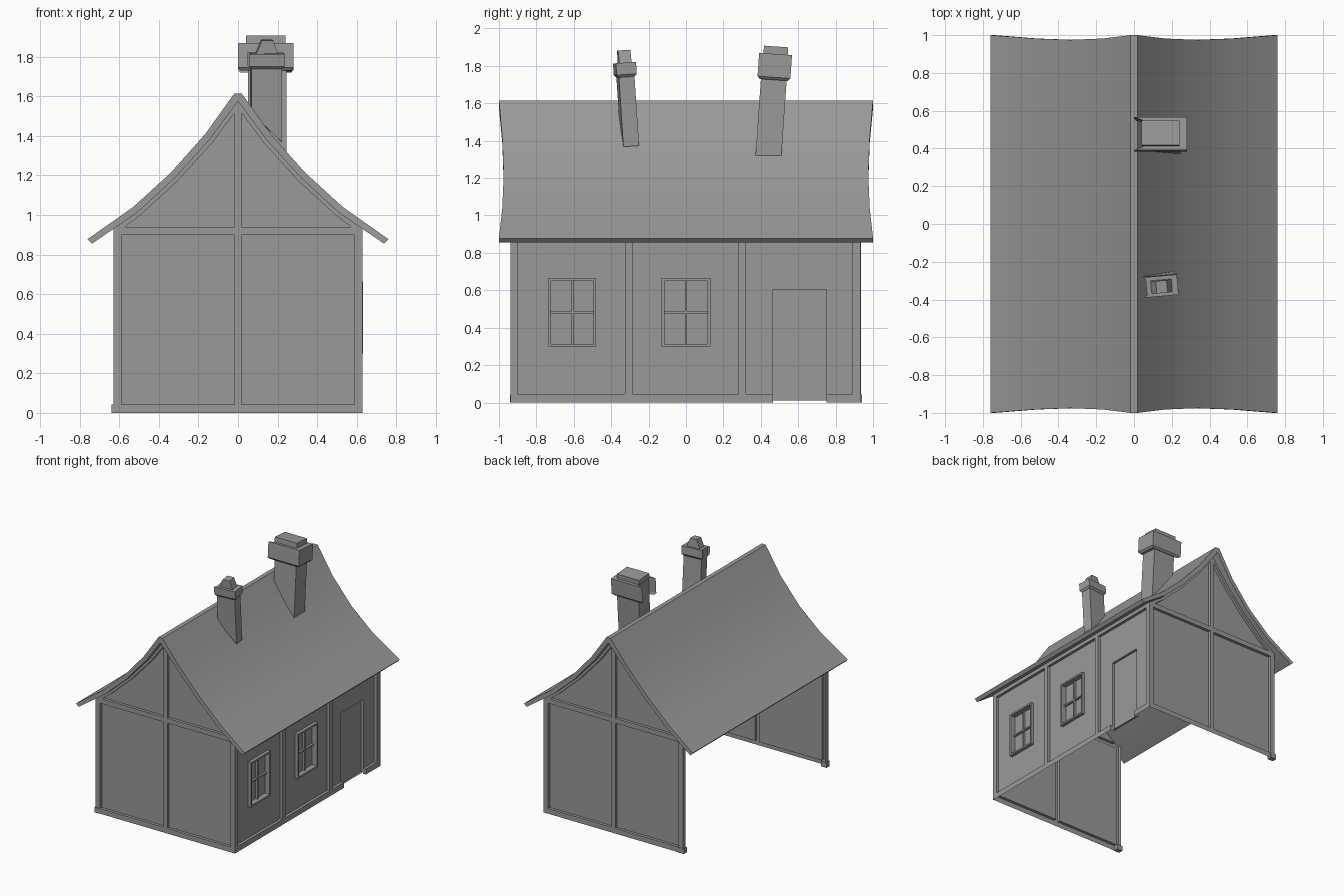
import bpy, bmesh, math
from mathutils import Matrix, Vector

if "Cube" in bpy.data.objects:
    bpy.data.objects.remove(bpy.data.objects["Cube"])

grey = bpy.data.materials.new("dark_grey")
grey.diffuse_color = (0.32, 0.32, 0.32, 1)
grey.use_nodes = True
grey.node_tree.nodes["Principled BSDF"].inputs["Base Color"].default_value = grey.diffuse_color


def finish(name, bm, outward=None):
    """Orient faces, triangulate concave caps and make the object."""
    bmesh.ops.remove_doubles(bm, verts=bm.verts, dist=1e-5)
    bmesh.ops.recalc_face_normals(bm, faces=bm.faces)
    if outward:
        bm.normal_update()
        if sum(f.normal.dot(Vector(outward)) * f.calc_area() for f in bm.faces) < 0:
            bmesh.ops.reverse_faces(bm, faces=bm.faces)
    bmesh.ops.triangulate(bm, faces=[f for f in bm.faces if len(f.verts) > 4])
    me = bpy.data.meshes.new(name)
    bm.to_mesh(me)
    bm.free()
    me.materials.append(grey)
    ob = bpy.data.objects.new(name, me)
    bpy.context.collection.objects.link(ob)
    return ob


def loft(name, rings, mat=Matrix(), outward=None):
    """Skin through rings of equal point count; open at the start if outward is given."""
    bm = bmesh.new()
    vs = [[bm.verts.new(mat @ Vector(p)) for p in r] for r in rings]
    n = len(vs[0])
    for a, b in zip(vs, vs[1:]):
        for i in range(n):
            j = (i + 1) % n
            bm.faces.new((a[i], a[j], b[j], b[i]))
    if not outward:
        bm.faces.new(vs[0][::-1])
    bm.faces.new(vs[-1])
    return finish(name, bm, outward)


# Roof: flared profile, gable ends bowed slightly inwards
top = [(0.018, 1.615), (0.165, 1.41), (0.34, 1.213), (0.53, 1.04), (0.76, 0.878)]
under = [(0.0, 1.575), (0.14, 1.385), (0.32, 1.185), (0.512, 1.01), (0.738, 0.855)]
bow = [0, 0.018, 0.025, 0.018, 0]
right_half = list(zip(top, bow)) + list(zip(under, bow))[::-1]
left_half = list(zip(under, bow))[1:] + list(zip(top, bow))[::-1]
outline = right_half + [((-x, z), b) for (x, z), b in left_half]
roof = loft("roof", [[(x, s * (1 - b), z) for (x, z), b in outline] for s in (-1, 1)])
bpy.context.view_layer.objects.active = roof
roof.select_set(True)
bpy.ops.object.shade_smooth_by_angle(angle=math.radians(30))

# Gable walls: thin timber framing with recessed panels, left side of house open
lower = ([(0, 0), (0.628, 0), (0.628, 0.92), (0, 0.92)],
         [(0.018, 0.042), (0.588, 0.042), (0.588, 0.9), (0.018, 0.9)])
upper = ([(0, 0.92), (0.628, 0.92), (0.628, 0.932)] + under[3::-1],
         [(0.018, 0.94), (0.57, 0.94), (0.56, 0.948), (0.497, 0.996),
          (0.307, 1.17), (0.13, 1.365), (0.018, 1.515)])
face, back = 0.936, 0.912
for side, s in (("front", -1), ("back", 1)):
    for lr, m in (("left", -1), ("right", 1)):
        for level, (outer, inner) in (("lower", lower), ("upper", upper)):
            rings = [[(m * x, s * y, z) for x, z in pts] for pts, y in
                     ((outer, face), (inner, face), (inner, back))]
            loft(f"{side}_{lr}_{level}_gable", rings, outward=(0, s, 0))
    # side of the left corner post, and the wider sill end below it
    for part, x, z0, z1, y in (("post_side", -0.628, 0.042, 0.93, face),
                               ("sill_end", -0.638, 0, 0.042, face + 0.004)):
        ring = [(x, z0), (-0.588, z0), (-0.588, z1), (x, z1)]
        if part == "post_side":
            bm = bmesh.new()
            bm.faces.new([bm.verts.new((x, s * yy, z)) for yy, z in
                          ((y, z0), (y, z1), (0.902, z1), (0.902, z0))])
            finish(f"{side}_{part}", bm, (-1, 0, 0))
        else:
            loft(f"{side}_{part}", [[(a, s * yy, z) for a, z in ring] for yy in (0.9, y)])

# Right wall: one relief sheet with a depth for each cell
posts = [(-0.938, -0.9), (-0.325, -0.285), (0.28, 0.32), (0.89, 0.934)]
windows = [(-0.735, -0.48), (-0.13, 0.13)]
wz, door, door_z = (0.30, 0.665), (0.465, 0.75), (0.012, 0.605)
frame, bar = 0.014, 0.006
wc = sum(wz) / 2


def depth(y, z):
    if door[0] < y < door[1] and z < door_z[1]:
        return 0.585 if z > door_z[0] else None
    for a, b in windows:
        if a < y < b and wz[0] < z < wz[1]:
            if min(y - a, b - y, z - wz[0], wz[1] - z) < frame:
                return 0.632
            c = (a + b) / 2
            return 0.606 if abs(y - c) < bar or abs(z - wc) < bar else 0.588
    timber = z < 0.045 or z > 0.9 or any(a < y < b for a, b in posts)
    return 0.628 if timber else 0.605


ys = sorted({y for p in posts for y in p} | set(door) |
            {y for a, b in windows for y in (a, a + frame, (a + b) / 2 - bar,
                                             (a + b) / 2 + bar, b - frame, b)})
zs = sorted({0, 0.045, 0.9, 0.94, *door_z, wz[0], wz[0] + frame, wc - bar, wc + bar,
             wz[1] - frame, wz[1]})
cells = {(i, k): depth((ys[i] + ys[i + 1]) / 2, (zs[k] + zs[k + 1]) / 2)
         for i in range(len(ys) - 1) for k in range(len(zs) - 1)}
bm = bmesh.new()


def quad(normal, *pts):
    f = bm.faces.new([bm.verts.new(p) for p in pts])
    f.normal_update()
    if f.normal.dot(Vector(normal)) < 0:
        f.normal_flip()


for (i, k), d in cells.items():
    y0, y1, z0, z1 = ys[i], ys[i + 1], zs[k], zs[k + 1]
    if d:
        quad((1, 0, 0), (d, y0, z0), (d, y1, z0), (d, y1, z1), (d, y0, z1))
    e, u = cells.get((i + 1, k)), cells.get((i, k + 1))
    h = d or 0.6
    if (i + 1, k) in cells and (e or 0.6) != h:
        e = e or 0.6
        quad((0, h - e, 0), (h, y1, z0), (e, y1, z0), (e, y1, z1), (h, y1, z1))
    if u and u != h:
        quad((0, 0, h - u), (h, y0, z1), (u, y0, z1), (u, y1, z1), (h, y1, z1))
me = bpy.data.meshes.new("right_wall")
bm.to_mesh(me)
bm.free()
me.materials.append(grey)
bpy.context.collection.objects.link(bpy.data.objects.new("right_wall", me))


# Chimneys: leaning shaft on the roof slope, U-shaped cap open to the left, pot
def chimney(name, pivot, tilt, turn, shaft, drop, cap, cap_z, pot, pot_top):
    mat = (Matrix.Translation(pivot) @ Matrix.Rotation(math.radians(tilt), 4, 'X')
           @ Matrix.Rotation(math.radians(turn), 4, 'Z'))
    x0, x1, hy = shaft
    rect = [(x0, -hy), (x1, -hy), (x1, hy), (x0, hy)]
    base = [drop[0], drop[1], drop[1], drop[0]]
    loft(name + "_shaft", [[(*p, h) for p, h in zip(rect, base)],
                           [(*p, cap_z[1]) for p in rect]], mat)

    def plan(a, b, y):
        return [(a, -y), (b, -y), (b, y), (a, y), (x0, hy), (x0, -hy)]
    c0, c1, cy = cap
    big = plan(c0, c1, cy)
    small = plan(c0 + 0.012, c1 - 0.012, cy - 0.012)
    loft(name + "_cap", [[(*p, h) for p in pl] for pl, h in
                         ((small, cap_z[0] - 0.014), (big, cap_z[0]), (big, cap_z[1]))], mat)
    rings = []
    for (a, b, y), h in zip(pot, (cap_z[1], pot_top)):
        rings.append([(a, -y, h), (b, -y, h), (b, y, h), (a, y, h)])
    loft(name + "_pot", rings, mat)


chimney("large_chimney", (0.14, 0.441, 1.32), -4, 0, (-0.09, 0.105, 0.069), (0.22, -0.01),
        (-0.14, 0.14, 0.088), (0.42, 0.545),
        [(-0.1, 0.1, 0.065)] * 2, 0.585)
chimney("small_chimney", (0.14, -0.3, 1.38), 3.8, 5, (-0.075, 0.078, 0.042), (0.14, -0.01),
        (-0.088, 0.092, 0.054), (0.375, 0.438),
        [(-0.05, 0.06, 0.033), (-0.022, 0.035, 0.033)], 0.505)
